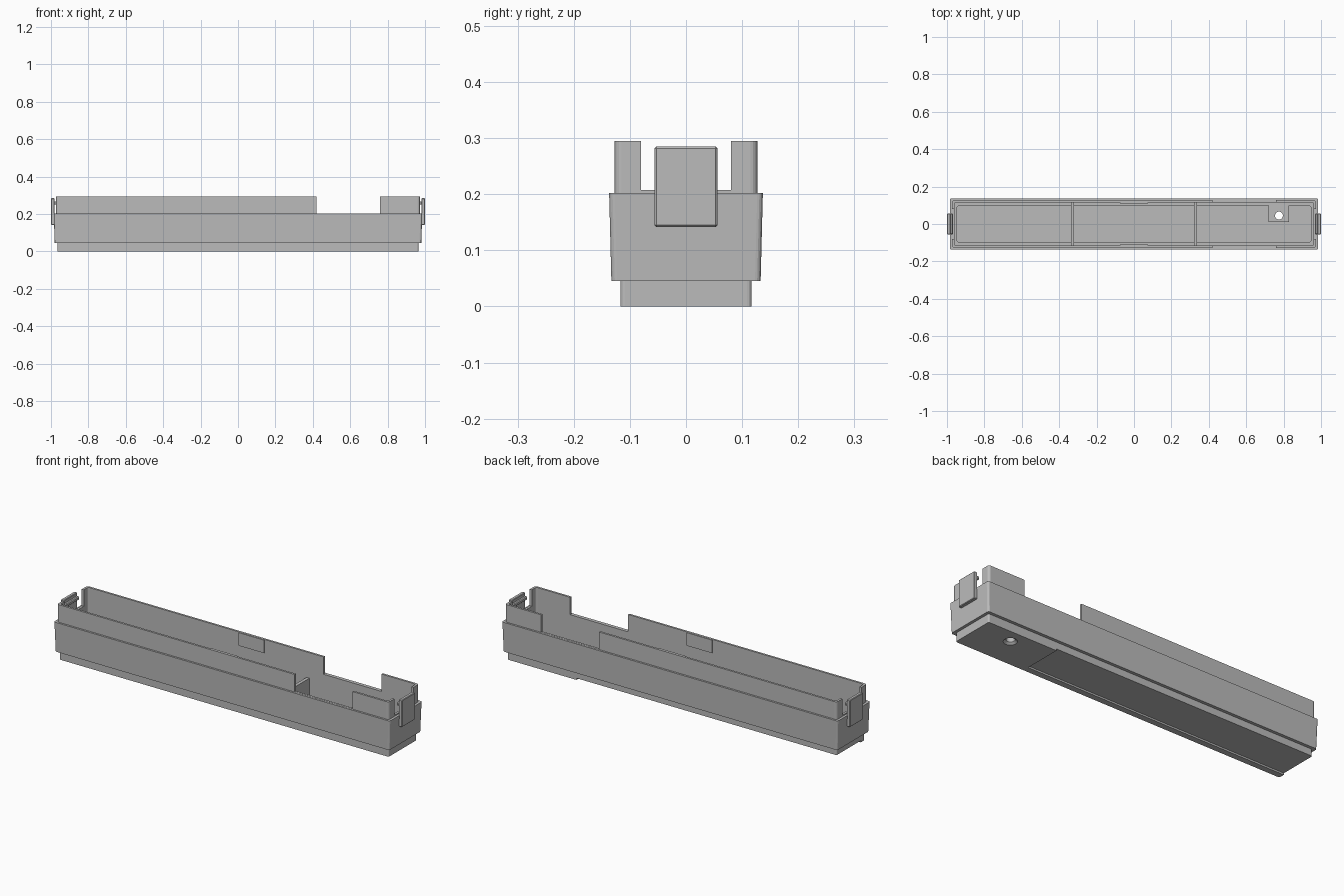
import bpy, bmesh, math
from mathutils import Vector

cube = bpy.data.objects.get("Cube")
if cube:
    bpy.data.objects.remove(cube, do_unlink=True)

grey = bpy.data.materials.new("plain grey plastic")
grey.use_nodes = True
colour = (0.5, 0.5, 0.5, 1)
grey.diffuse_color = colour
grey.node_tree.nodes["Principled BSDF"].inputs["Base Color"].default_value = colour


def make_object(name, bm):
    bmesh.ops.recalc_face_normals(bm, faces=bm.faces)
    mesh = bpy.data.meshes.new(name)
    bm.to_mesh(mesh)
    bm.free()
    mesh.materials.append(grey)
    obj = bpy.data.objects.new(name, mesh)
    bpy.context.collection.objects.link(obj)
    return obj


def box(name, low, high, bevel=0):
    bm = bmesh.new()
    bmesh.ops.create_cube(bm, size=1)
    low, high = Vector(low), Vector(high)
    for v in bm.verts:
        v.co = (low + high) / 2 + v.co * (high - low)
    if bevel:
        bmesh.ops.bevel(bm, geom=bm.edges[:], offset=bevel, segments=1, affect='EDGES')
    return make_object(name, bm)


def cylinder(name, x, y, low, high, r1, r2):
    bm = bmesh.new()
    bmesh.ops.create_cone(bm, cap_ends=True, segments=32, radius1=r1, radius2=r2, depth=high - low)
    bmesh.ops.translate(bm, verts=bm.verts, vec=(x, y, (low + high) / 2))
    return make_object(name, bm)


def ring(bm, hx, hy, r, z, steps=4):
    # rounded rectangle outline
    verts = []
    for i, (sx, sy) in enumerate([(1, 1), (-1, 1), (-1, -1), (1, -1)]):
        for k in range(steps + 1):
            a = math.pi / 2 * (i + k / steps)
            verts.append(bm.verts.new((sx * (hx - r) + r * math.cos(a),
                                       sy * (hy - r) + r * math.sin(a), z)))
    return verts


def cut(target, cutter):
    mod = target.modifiers.new("cut", 'BOOLEAN')
    mod.operation = 'DIFFERENCE'
    mod.solver = 'EXACT'
    mod.object = cutter
    bpy.context.view_layer.objects.active = target
    bpy.ops.object.modifier_apply(modifier=mod.name)
    bpy.data.objects.remove(cutter, do_unlink=True)


# Hollow tray: base, tapered body, thin lip, inner walls and floor
profile = [
    (0.965, 0.117, 0.008, 0), (0.965, 0.117, 0.008, 0.045),
    (0.980, 0.133, 0.010, 0.045), (0.985, 0.137, 0.010, 0.202),
    (0.972, 0.127, 0.012, 0.202), (0.972, 0.127, 0.012, 0.295),
    (0.960, 0.116, 0.008, 0.295), (0.960, 0.116, 0.008, 0.06),
    (0.948, 0.098, 0.015, 0.06), (0.948, 0.098, 0.015, 0.02),
]
bm = bmesh.new()
rings = [ring(bm, *p) for p in profile]
for a, b in zip(rings, rings[1:]):
    for i in range(len(a)):
        j = (i + 1) % len(a)
        bm.faces.new((a[i], a[j], b[j], b[i]))
bm.faces.new(rings[0])
bm.faces.new(rings[-1])
tray = make_object("tray_body", bm)

# Openings in the lip: side window, then the two ends around the clips
cut(tray, box("side_opening", (0.42, -0.2, 0.203), (0.76, 0.2, 0.4)))
for s in (-1, 1):
    xs = sorted((s * 0.9, s * 1.1))
    cut(tray, box("end_opening", (xs[0], -0.08, 0.208), (xs[1], 0.08, 0.4)))

# Shallow rebate under the base, open to the back and one end
cut(tray, box("under_rebate", (-1.1, -0.085, -0.1), (0.56, 0.2, 0.009)))

# Pad with a through hole, countersunk underneath
pad = box("hole_pad", (0.72, 0.01, 0.015), (0.83, 0.11, 0.065))
for part in (tray, pad):
    cut(part, cylinder("hole", 0.775, 0.045, -0.1, 0.1, 0.021, 0.021))
cut(tray, cylinder("countersink", 0.775, 0.045, -0.001, 0.010, 0.034, 0.021))

# Cross dividers, wall plates and end clips
for side, s in (("left", 1), ("right", -1)):
    def span(a, b):
        return sorted((s * a, s * b))
    x0, x1 = span(0.32, 0.337)
    box(side + "_divider", (x0, -0.117, 0.015), (x1, 0.117, 0.16))
    x0, x1 = span(0.981, 1.0)
    box(side + "_clip", (x0, -0.056, 0.142), (x1, 0.056, 0.285), 0.003)
    x0, x1 = span(0.968, 0.985)
    box(side + "_clip_ridge", (x0, -0.056, 0.25), (x1, 0.056, 0.268), 0.004)

for name, s in (("back", 1), ("front", -1)):
    y0, y1 = sorted((s * 0.110, s * 0.118))
    box(name + "_wall_plate", (-0.075, y0, 0.225), (0.075, y1, 0.294))
